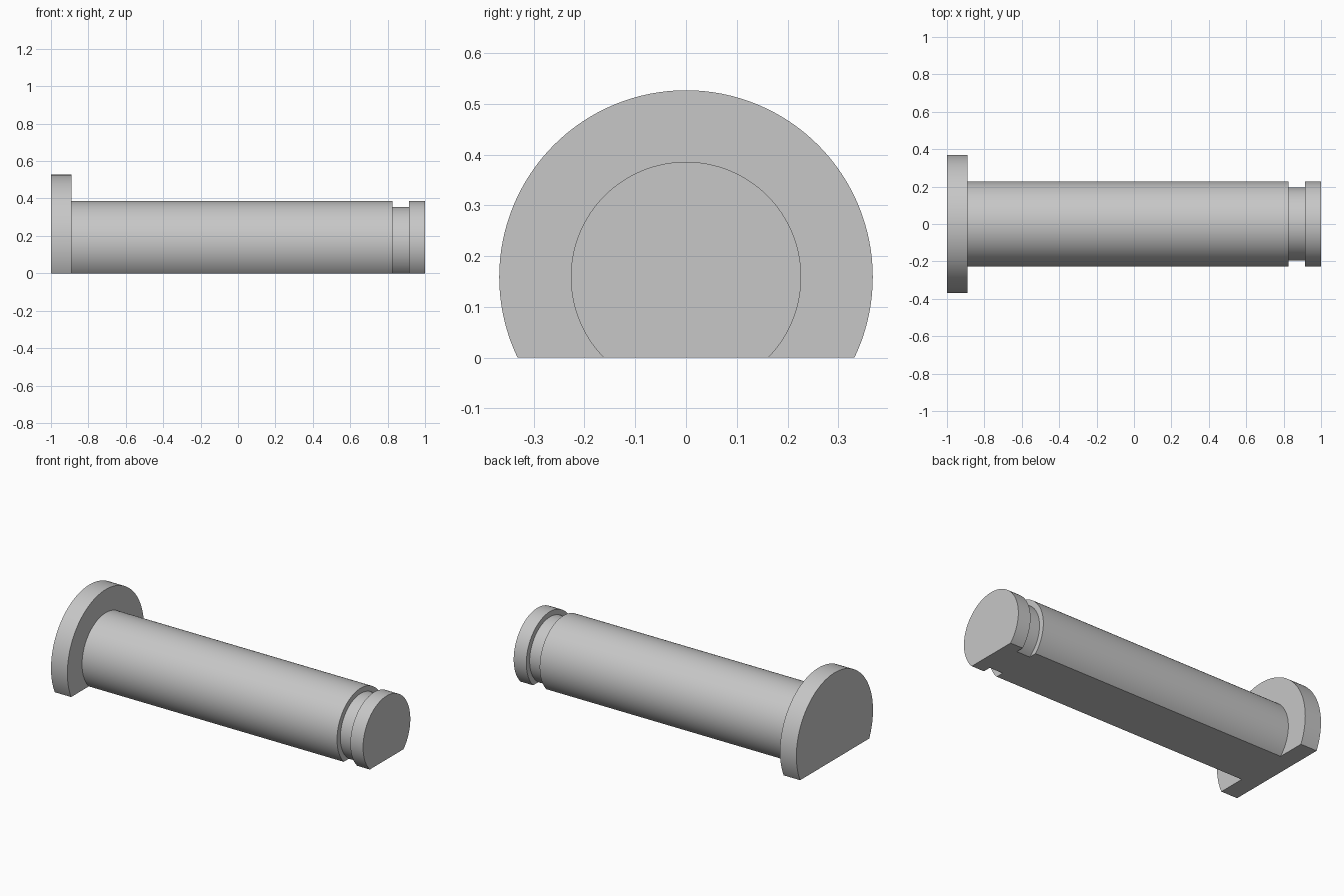
import bpy, bmesh, math
from mathutils import Matrix

cube = bpy.data.objects.get("Cube")
if cube:
    bpy.data.objects.remove(cube, do_unlink=True)

AXIS_Z = 0.159
FLANGE_R, SHAFT_R, GROOVE_R = 0.368, 0.227, 0.195
SEGMENTS = 128

steel = bpy.data.materials.new("light_grey")
steel.use_nodes = True
grey = (0.57, 0.57, 0.57, 1)
steel.diffuse_color = grey
steel.node_tree.nodes["Principled BSDF"].inputs["Base Color"].default_value = grey

# Half profile along the pin: head flange, shaft, retaining groove, end collar
profile = [(-1, 0), (-1, FLANGE_R), (-0.89, FLANGE_R), (-0.89, SHAFT_R),
           (0.825, SHAFT_R), (0.825, GROOVE_R), (0.915, GROOVE_R),
           (0.915, SHAFT_R), (1, SHAFT_R), (1, 0)]

# Revolve the profile around the long axis
bm = bmesh.new()
verts = [bm.verts.new((x, 0, r)) for x, r in profile]
edges = [bm.edges.new(pair) for pair in zip(verts, verts[1:])]
bmesh.ops.spin(bm, geom=verts + edges, cent=(0, 0, 0), axis=(1, 0, 0),
               angle=math.tau, steps=SEGMENTS, use_duplicate=False)
bmesh.ops.remove_doubles(bm, verts=bm.verts[:], dist=1e-5)
bmesh.ops.transform(bm, matrix=Matrix.Translation((0, 0, AXIS_Z)), verts=bm.verts[:])

# Cut the flat underside and close it
cut = bmesh.ops.bisect_plane(bm, geom=bm.verts[:] + bm.edges[:] + bm.faces[:],
                             plane_co=(0, 0, 0), plane_no=(0, 0, 1), clear_inner=True)
rim = [e for e in cut["geom_cut"] if isinstance(e, bmesh.types.BMEdge)]
bmesh.ops.contextual_create(bm, geom=rim)
bmesh.ops.recalc_face_normals(bm, faces=bm.faces[:])

mesh = bpy.data.meshes.new("flanged_pin")
bm.to_mesh(mesh)
bm.free()
mesh.materials.append(steel)
pin = bpy.data.objects.new("flanged_pin", mesh)
bpy.context.collection.objects.link(pin)

# Smooth barrel, sharp rims
bpy.ops.object.select_all(action='DESELECT')
pin.select_set(True)
bpy.context.view_layer.objects.active = pin
bpy.ops.object.shade_smooth_by_angle(angle=math.radians(30))
